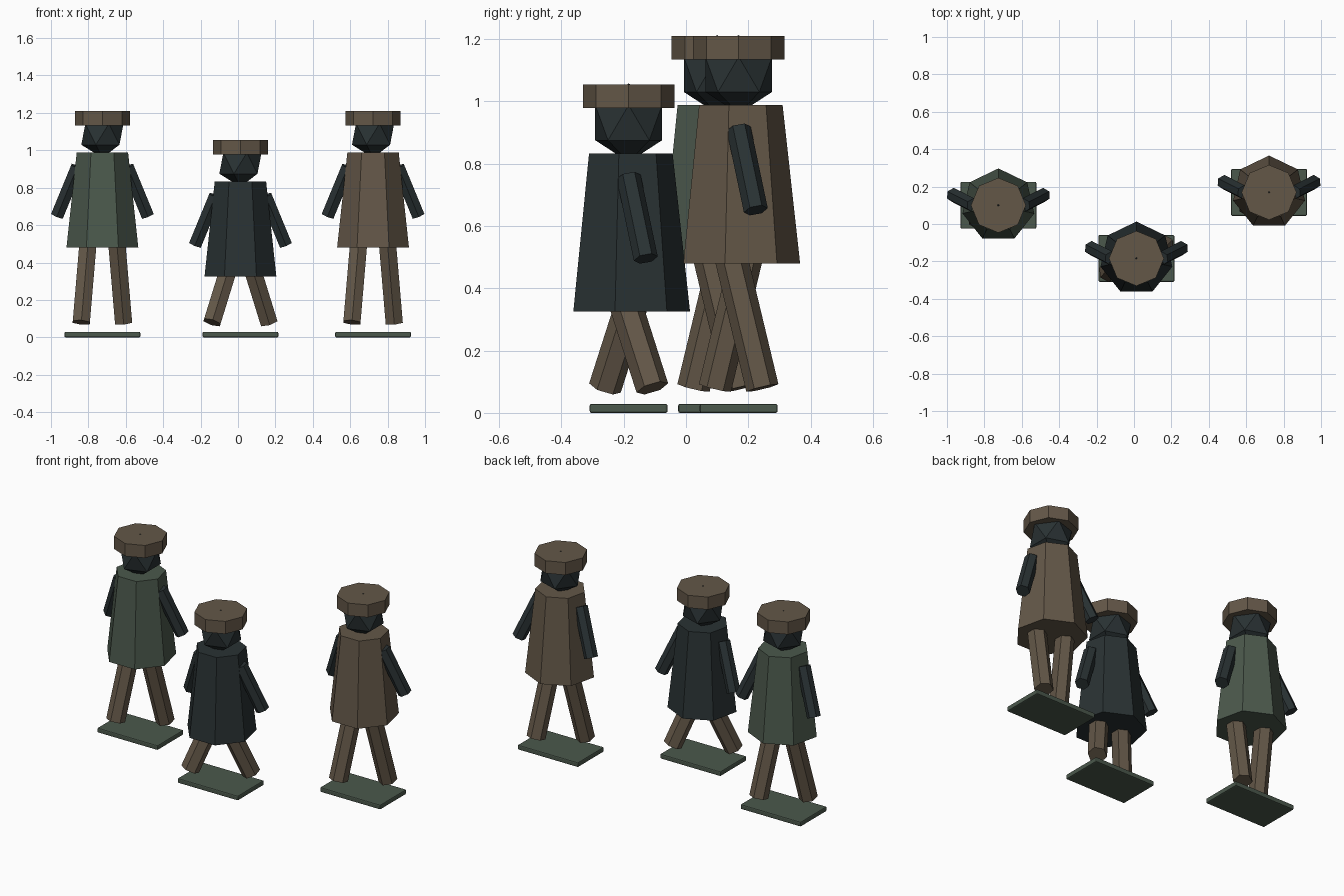
import bpy, bmesh, math
from mathutils import Vector, Matrix, Euler

if "Cube" in bpy.data.objects:
    bpy.data.objects.remove(bpy.data.objects["Cube"])


def material(name, rgb):
    m = bpy.data.materials.new(name)
    m.diffuse_color = (*rgb, 1)
    m.use_nodes = True
    m.node_tree.nodes["Principled BSDF"].inputs["Base Color"].default_value = m.diffuse_color
    return m


GREEN = material("moss_green", (0.070, 0.098, 0.072))
DARK = material("dark_slate", (0.022, 0.031, 0.033))
BROWN = material("dull_brown", (0.125, 0.095, 0.064))


def finish(name, bm, mat):
    bmesh.ops.recalc_face_normals(bm, faces=bm.faces)
    me = bpy.data.meshes.new(name)
    bm.to_mesh(me)
    bm.free()
    me.materials.append(mat)
    ob = bpy.data.objects.new(name, me)
    bpy.context.collection.objects.link(ob)
    return ob


def prism(name, sides, r_bottom, r_top, bottom, top, mat):
    """Faceted tapered prism between two points."""
    bottom, top = Vector(bottom), Vector(top)
    d = bottom - top
    rot = Euler((math.asin(d.y / d.length), -math.atan2(d.x, -d.z), 0))
    bm = bmesh.new()
    bmesh.ops.create_cone(bm, cap_ends=True, segments=sides, radius1=r_bottom,
                          radius2=r_top, depth=d.length,
                          matrix=Matrix.Translation((bottom + top) / 2) @ rot.to_matrix().to_4x4())
    return finish(name, bm, mat)


def figure(tag, x, y, shoulder, coat_mat, leg_slope):
    hem = shoulder - 0.507

    # base plate with softened edges
    bm = bmesh.new()
    bmesh.ops.create_cube(bm, size=1, matrix=Matrix.Translation((x, y, 0.0145))
                          @ Matrix.Diagonal((0.405, 0.25, 0.029, 1)))
    bmesh.ops.bevel(bm, geom=bm.edges[:], offset=0.006, segments=2,
                    profile=0.5, affect='EDGES')
    finish(tag + "_base", bm, GREEN)

    # coat, cap
    prism(tag + "_coat", 7, 0.197, 0.141, (x, y, hem), (x, y, shoulder), coat_mat)
    prism(tag + "_cap", 8, 0.147, 0.147, (x, y, shoulder + 0.146),
          (x, y, shoulder + 0.222), BROWN)

    # faceted head, its tip just reaching through the cap
    bm = bmesh.new()
    bmesh.ops.create_icosphere(bm, subdivisions=1, radius=0.126,
                               matrix=Matrix.Translation((x, y, shoulder + 0.099)))
    finish(tag + "_head", bm, DARK)

    # arms swing back together, legs stride in opposite directions
    for s, side in ((-1, "left"), (1, "right")):
        prism(f"{tag}_{side}_arm", 6, 0.039, 0.039,
              (x + s * 0.242, y + 0.055, shoulder - 0.337),
              (x + s * 0.134, y, shoulder - 0.075), DARK)
        foot, hip = 0.08, hem + 0.05
        rise = hip - foot
        sx, sy, fx = leg_slope
        prism(f"{tag}_{side}_leg", 6, 0.053, 0.053,
              (x + s * fx, y + s * 0.076, foot),
              (x + s * (fx - sx * rise), y + s * (0.076 - sy * rise), hip), BROWN)


figure("green_walker", -0.725, 0.10, 0.987, GREEN, (0.085, 0.24, 0.113))
figure("dark_walker", 0.013, -0.184, 0.832, DARK, (0.31, 0.32, 0.152))
figure("brown_walker", 0.722, 0.169, 0.987, BROWN, (0.085, 0.24, 0.113))
